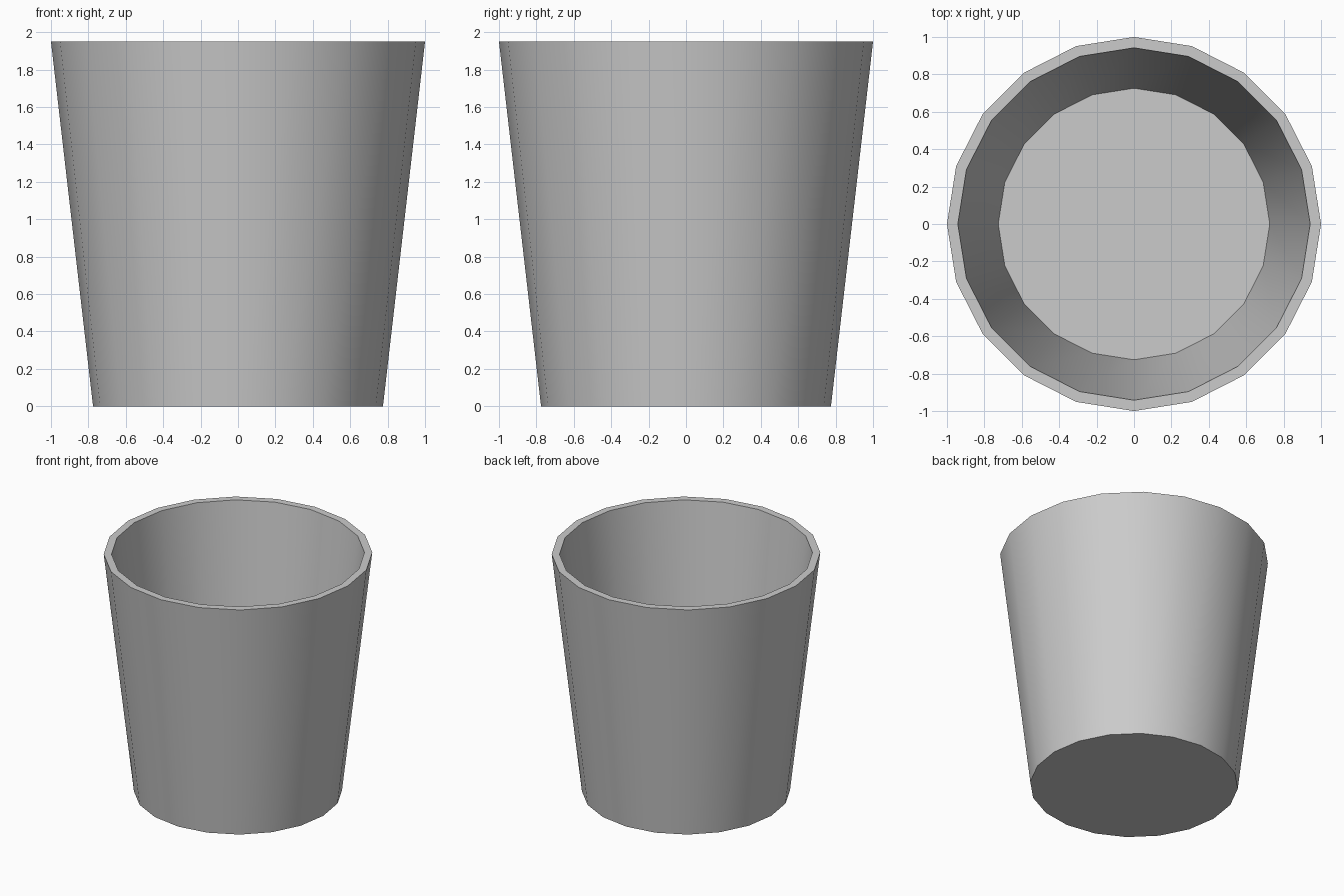
import bpy, bmesh
from math import cos, sin, pi, radians

if "Cube" in bpy.data.objects:
    bpy.data.objects.remove(bpy.data.objects["Cube"])

SIDES = 20
# Profile (radius, height): outer base, outer rim, inner rim, inner floor
PROFILE = [(0.775, 0.0), (1.0, 1.95), (0.942, 1.95), (0.726, 0.06)]

bm = bmesh.new()
rings = [[bm.verts.new((r * cos(2 * pi * i / SIDES), r * sin(2 * pi * i / SIDES), z))
          for i in range(SIDES)] for r, z in PROFILE]

# Outer wall, rim and inner wall
for a, b in zip(rings, rings[1:]):
    for i in range(SIDES):
        j = (i + 1) % SIDES
        bm.faces.new((a[i], a[j], b[j], b[i]))

# Underside and inside floor
bm.faces.new(rings[0][::-1])
bm.faces.new(rings[-1])

mesh = bpy.data.meshes.new("cup")
bm.to_mesh(mesh)
bm.free()
cup = bpy.data.objects.new("cup", mesh)
bpy.context.collection.objects.link(cup)

# Smooth walls with crisp rim and base edges
bpy.context.view_layer.objects.active = cup
cup.select_set(True)
bpy.ops.object.shade_smooth_by_angle(angle=radians(30))
